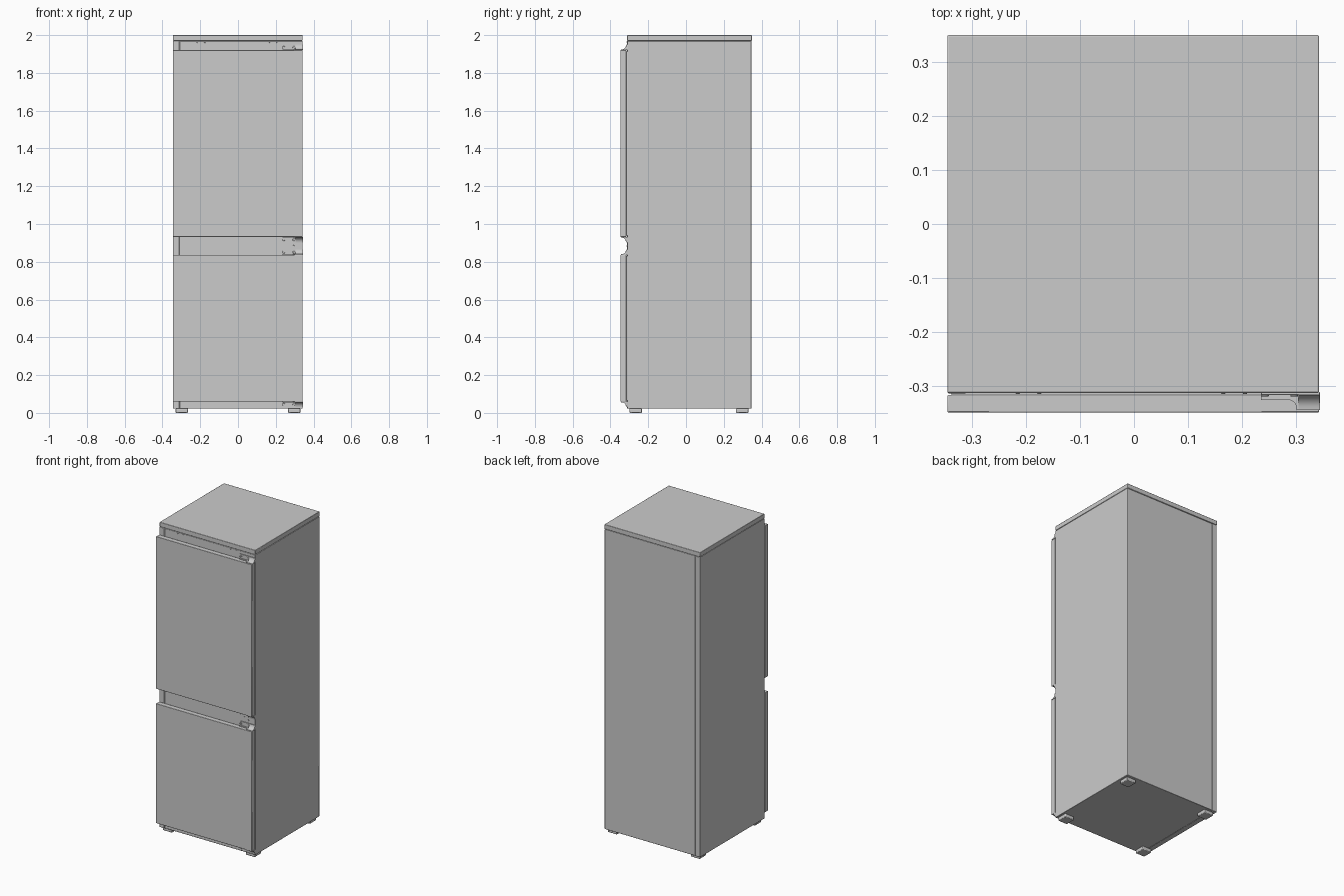
import bpy, bmesh, math
from mathutils import Vector

if "Cube" in bpy.data.objects:
    bpy.data.objects.remove(bpy.data.objects["Cube"])


def finish(obj, bevel=0.0, segments=2):
    if bevel:
        m = obj.modifiers.new("edge_rounding", 'BEVEL')
        m.width, m.segments, m.limit_method = bevel, segments, 'ANGLE'
    bpy.ops.object.select_all(action='DESELECT')
    obj.select_set(True)
    bpy.context.view_layer.objects.active = obj
    bpy.ops.object.shade_smooth_by_angle(angle=math.radians(35))
    return obj


def box(name, lo, hi, bevel=0.0):
    lo, hi = Vector(lo), Vector(hi)
    bpy.ops.mesh.primitive_cube_add(size=1, location=(lo + hi) / 2)
    obj = bpy.context.object
    obj.name = name
    obj.scale = hi - lo
    bpy.ops.object.transform_apply(location=False, rotation=False, scale=True)
    return finish(obj, bevel)


def prism(name, base, offset):
    """Extrude a closed 3D outline along an offset."""
    bm = bmesh.new()
    face = bm.faces.new([bm.verts.new(p) for p in base])
    ext = bmesh.ops.extrude_face_region(bm, geom=[face])
    verts = [v for v in ext['geom'] if isinstance(v, bmesh.types.BMVert)]
    bmesh.ops.translate(bm, vec=offset, verts=verts)
    bmesh.ops.recalc_face_normals(bm, faces=bm.faces)
    mesh = bpy.data.meshes.new(name)
    bm.to_mesh(mesh)
    bm.free()
    obj = bpy.data.objects.new(name, mesh)
    bpy.context.collection.objects.link(obj)
    return finish(obj)


def screw(name, x, y, z, r=0.007, depth=0.004):
    bpy.ops.mesh.primitive_cylinder_add(vertices=16, radius=r, depth=depth,
                                        location=(x, y, z),
                                        rotation=(math.pi / 2, 0, 0))
    obj = bpy.context.object
    obj.name = name
    finish(obj, 0.001, 1)


def arc(cx, cy, r, a0, a1, n=7):
    return [(cx + r * math.cos(math.radians(a0 + (a1 - a0) * i / n)),
             cy + r * math.sin(math.radians(a0 + (a1 - a0) * i / n)))
            for i in range(n + 1)]


# Cabinet: main body, separate left side panel and top cap
box("cabinet_body", (-0.31, -0.311, 0.022), (0.342, 0.347, 1.969), 0.003)
box("left_side_panel", (-0.344, -0.313, 0.022), (-0.31, 0.348, 1.969), 0.002)
box("top_panel", (-0.345, -0.312, 1.970), (0.342, 0.349, 2.0), 0.003)

# Doors with gaskets behind them
for name, z0, z1 in (("upper", 0.932, 1.92), ("lower", 0.06, 0.836)):
    box(name + "_door", (-0.345, -0.348, z0), (0.342, -0.316, z1), 0.002)
    box(name + "_door_gasket", (-0.337, -0.317, z0 + 0.006),
        (0.335, -0.310, z1 - 0.006))


# Hinge: flange lying against a door edge, wall plate, curved gusset and screws
def hinge(name, z, d):
    plan = ([(0.235, -0.311), (0.235, -0.325), (0.285, -0.325)]
            + arc(0.285, -0.340, 0.015, 90, 0)
            + [(0.300, -0.344), (0.344, -0.344), (0.344, -0.311)])
    prism(name + "_flange", [(x, y, z) for x, y in plan], (0, 0, d * 0.004))
    box(name + "_plate", (0.235, -0.316, min(z, z + d * 0.03)),
        (0.343, -0.310, max(z, z + d * 0.03)), 0.001)
    side = ([(-0.312, 0), (-0.344, 0)] + arc(-0.342, 0.030, 0.026, -90, 0)
            + [(-0.312, 0.030)])
    prism(name + "_gusset", [(0.304, y, z + d * h) for y, h in side],
          (0.039, 0, 0))
    for x in (0.242, 0.296):
        screw(name + "_screw", x, -0.317, z + d * 0.015)


for name, z, d in (("top_hinge", 1.92, 1), ("upper_middle_hinge", 0.932, -1),
                   ("lower_middle_hinge", 0.836, 1), ("bottom_hinge", 0.06, -1)):
    hinge(name, z, d)

# Small fixings under the top panel and between the middle hinges
for x in (-0.215, -0.175, 0.165, 0.205):
    screw("top_fixing", x, -0.312, 1.963, 0.004)
screw("middle_fixing", 0.294, -0.312, 0.884, 0.004)

# Feet
for sx in (-1, 1):
    for y in (-0.267, 0.298):
        x = sx * 0.297
        box("foot", (x - 0.033, y - 0.033, 0), (x + 0.033, y + 0.033, 0.023), 0.004)
